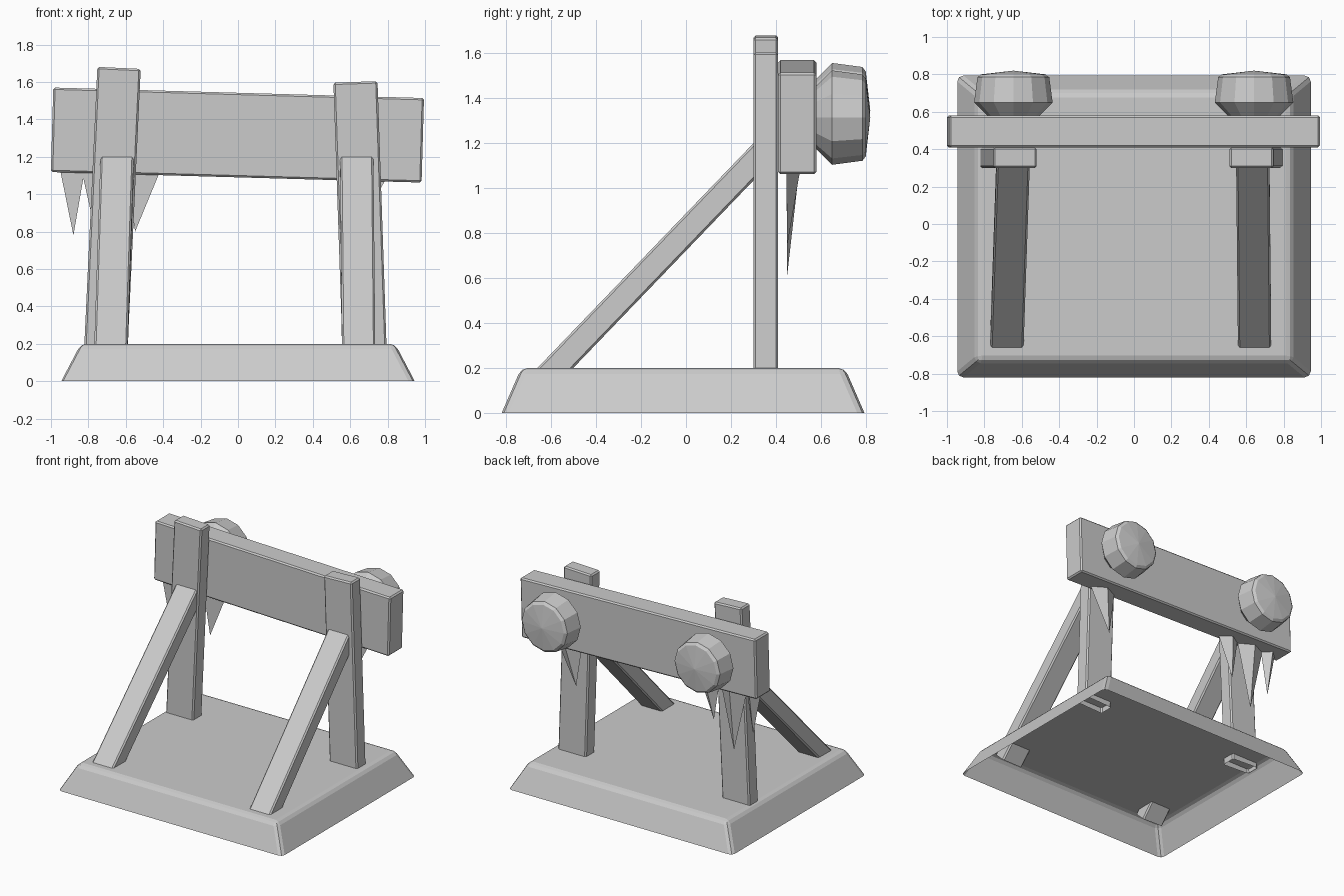
import bpy, bmesh, math
from mathutils import Vector, Matrix

if "Cube" in bpy.data.objects:
    bpy.data.objects.remove(bpy.data.objects["Cube"])


def finish(name, bm, bevel=0.0, segments=1):
    bmesh.ops.recalc_face_normals(bm, faces=bm.faces)
    me = bpy.data.meshes.new(name)
    bm.to_mesh(me)
    bm.free()
    ob = bpy.data.objects.new(name, me)
    bpy.context.collection.objects.link(ob)
    if bevel:
        mod = ob.modifiers.new("edge_bevel", 'BEVEL')
        mod.width = bevel
        mod.segments = segments
        mod.limit_method = 'ANGLE'
        mod.angle_limit = math.radians(30)
    return ob


def plank(name, start, end, width, depth, open_start=False):
    """Box running from start to end; width lies mostly along x."""
    a, b = Vector(start), Vector(end)
    z = (b - a).normalized()
    y = z.cross(Vector((1, 0, 0)))
    if y.length < 0.5:
        y = Vector((0, 1, 0))
    y.normalize()
    x = y.cross(z)
    rot = Matrix((x, y, z)).transposed().to_4x4()
    bm = bmesh.new()
    bmesh.ops.create_cube(bm, size=1)
    if open_start:
        bm.faces.ensure_lookup_table()
        low = min(bm.faces, key=lambda f: f.calc_center_median().z)
        bmesh.ops.delete(bm, geom=[low], context='FACES_ONLY')
    scale = Matrix.Diagonal((width, depth, (b - a).length, 1))
    bmesh.ops.transform(bm, matrix=Matrix.Translation((a + b) / 2) @ rot @ scale, verts=bm.verts)
    return finish(name, bm, 0.01)


# Sloped base, hollow underneath
bm = bmesh.new()
bmesh.ops.create_cube(bm, size=2)
for v in bm.verts:
    top = v.co.z > 0
    hx, hy = (0.84, 0.72) if top else (0.945, 0.807)
    v.co = (v.co.x * hx, v.co.y * hy - 0.013, 0.2 if top else 0)
low = min(bm.faces, key=lambda f: f.calc_center_median().z)
bmesh.ops.delete(bm, geom=[low], context='FACES_ONLY')
finish("base", bm, 0.03, 2)

# Leaning posts and their diagonal braces
plank("left_post", (-0.707, 0.355, 0.16), (-0.636, 0.355, 1.675), 0.232, 0.11, True)
plank("right_post", (0.677, 0.355, 0.16), (0.628, 0.355, 1.6), 0.236, 0.11, True)
plank("left_brace", (-0.68, -0.639, 0.14), (-0.646, 0.356, 1.175), 0.178, 0.115, True)
plank("right_brace", (0.645, -0.639, 0.14), (0.635, 0.356, 1.175), 0.178, 0.115, True)

# Tilted crossbeam
plank("crossbeam", (-0.994, 0.495, 1.344), (0.988, 0.495, 1.288), 0.452, 0.17)

# Faceted round knobs on the back of the beam
SIDES = 12
profile = [(0.57, 0.13), (0.65, 0.21), (0.785, 0.192), (0.8, 0.172)]
for name, cx, cz in (("left_knob", -0.645, 1.347), ("right_knob", 0.642, 1.314)):
    bm = bmesh.new()
    rings = []
    for y, r in profile:
        rings.append([bm.verts.new((cx + r * math.cos(2 * math.pi * i / SIDES), y,
                                    cz + r * math.sin(2 * math.pi * i / SIDES)))
                      for i in range(SIDES)])
    apex = bm.verts.new((cx, 0.82, cz))
    for i in range(SIDES):
        j = (i + 1) % SIDES
        for p, q in zip(rings, rings[1:]):
            bm.faces.new((p[i], p[j], q[j], q[i]))
        bm.faces.new((rings[-1][i], rings[-1][j], apex))
    bm.faces.new(rings[0])
    finish(name, bm)

# Icicles under the beam: left x, right x, tip x, tip z
icicles = [(-0.95, -0.82, -0.88, 0.78), (-0.835, -0.6, -0.72, 0.61),
           (-0.6, -0.42, -0.55, 0.8), (0.56, 0.79, 0.61, 0.74)]
for n, (x0, x1, xt, zt) in enumerate(icicles):
    bm = bmesh.new()
    zb = 1.1 - 0.028 * (x0 + x1) / 2
    base = [bm.verts.new(c) for c in ((x0, 0.447, zb), (x1, 0.447, zb),
                                      ((x0 + x1) / 2, 0.508, zb))]
    tip = bm.verts.new((xt, 0.45, zt))
    bm.faces.new(base)
    for i in range(3):
        bm.faces.new((base[i], base[(i + 1) % 3], tip))
    finish(f"icicle_{n + 1}", bm)
